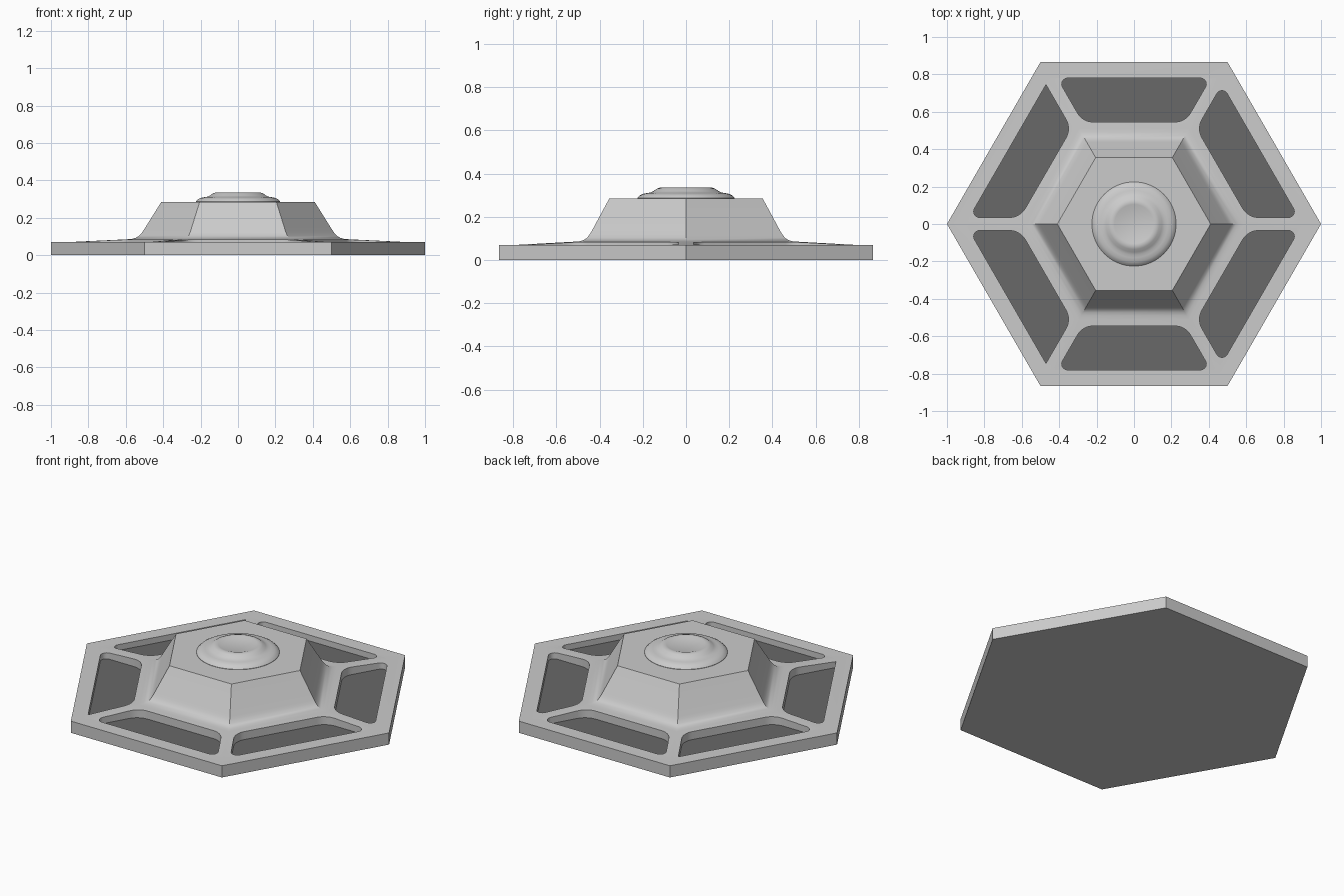
import bpy, bmesh, math
from mathutils import Vector

if "Cube" in bpy.data.objects:
    bpy.data.objects.remove(bpy.data.objects["Cube"], do_unlink=True)


def material(name, value):
    m = bpy.data.materials.new(name)
    m.use_nodes = True
    col = (value, value, value, 1)
    m.diffuse_color = col
    m.node_tree.nodes["Principled BSDF"].inputs["Base Color"].default_value = col
    return m


light = material("light grey", 0.6)
dark = material("dark grey", 0.14)


def loft(name, profile, sides):
    """Stack closed rings given as (corner radius, z) and cap both ends."""
    bm = bmesh.new()
    rings = []
    for r, z in profile:
        rings.append([bm.verts.new((r * math.cos(math.tau * i / sides),
                                    r * math.sin(math.tau * i / sides), z))
                      for i in range(sides)])
    for a, b in zip(rings, rings[1:]):
        for i in range(sides):
            j = (i + 1) % sides
            bm.faces.new((a[i], a[j], b[j], b[i]))
    bm.faces.new(rings[0])
    bm.faces.new(rings[-1])
    return finish(name, bm)


def finish(name, bm):
    bmesh.ops.recalc_face_normals(bm, faces=bm.faces)
    mesh = bpy.data.meshes.new(name)
    bm.to_mesh(mesh)
    bm.free()
    ob = bpy.data.objects.new(name, mesh)
    bpy.context.collection.objects.link(ob)
    mesh.materials.append(light)
    return ob


def smooth(ob):
    bpy.ops.object.select_all(action="DESELECT")
    ob.select_set(True)
    bpy.context.view_layer.objects.active = ob
    bpy.ops.object.shade_smooth_by_angle(angle=math.radians(28))


def rounded(points, radii, steps=8):
    """Round each corner of a convex counter-clockwise outline."""
    out = []
    for i, p in enumerate(points):
        r = radii[i]
        if r == 0:
            out.append(p)
            continue
        a = (points[i - 1] - p).normalized()
        b = (points[(i + 1) % len(points)] - p).normalized()
        half = a.angle(b) / 2
        centre = p + (a + b).normalized() * r / math.sin(half)
        start = p + a * r / math.tan(half) - centre
        sweep = math.pi - 2 * half
        for k in range(steps + 1):
            t = sweep * k / steps
            c, s = math.cos(t), math.sin(t)
            out.append(centre + Vector((start.x * c - start.y * s,
                                        start.x * s + start.y * c)))
    return out


# Hexagonal body: flat plate, soft ramp and raised frustum
FLAT = math.cos(math.pi / 6)
body_profile = [(0.866, 0), (0.866, 0.07), (0.78, 0.07), (0.51, 0.085),
                (0.49, 0.087), (0.473, 0.093), (0.458, 0.103), (0.445, 0.12),
                (0.436, 0.135), (0.355, 0.285)]
body = loft("hexagonal_body", [(a / FLAT, z) for a, z in body_profile], 6)

# Six trapezoid pockets between the spokes
FLOOR, OUTER, INNER, SPOKE = 0.035, 0.78, 0.545, 0.035
bm = bmesh.new()
for n in range(6):
    turn = math.radians(30 + 60 * n)
    half = [(d - 2 * SPOKE) * math.tan(math.pi / 6) + SPOKE * (2 * math.tan(math.pi / 6) - 1 / FLAT)
            for d in (INNER, OUTER)]
    corners = [Vector(c) for c in ((INNER, -half[0]), (OUTER, -half[1]),
                                   (OUTER, half[1]), (INNER, half[0]))]
    # the left-hand pockets keep one sharp tip each
    radii = [0.1, 0 if n == 2 else 0.032, 0 if n == 3 else 0.032, 0.1]
    outline = rounded(corners, radii)
    c, s = math.cos(turn), math.sin(turn)
    face = bm.faces.new([bm.verts.new((p.x * c - p.y * s, p.x * s + p.y * c, FLOOR))
                         for p in outline])
    top = bmesh.ops.extrude_face_region(bm, geom=[face])["geom"]
    bmesh.ops.translate(bm, vec=(0, 0, 0.2),
                        verts=[v for v in top if isinstance(v, bmesh.types.BMVert)])
cutter = finish("pocket_cutter", bm)
cutter.hide_render = True

cut = body.modifiers.new("pockets", "BOOLEAN")
cut.operation = "DIFFERENCE"
cut.solver = "EXACT"
cut.object = cutter
bpy.ops.object.select_all(action="DESELECT")
body.select_set(True)
bpy.context.view_layer.objects.active = body
bpy.ops.object.modifier_apply(modifier=cut.name)
bpy.data.objects.remove(cutter, do_unlink=True)

# Dark pocket floors
body.data.materials.clear()
body.data.materials.append(light)
body.data.materials.append(dark)
for f in body.data.polygons:
    f.material_index = int(f.normal.z > 0.9 and abs(f.center.z - FLOOR) < 0.005)
smooth(body)

# Round stepped cap with a shallow dimple
cap = loft("round_cap", [(0.225, 0.28), (0.225, 0.287), (0.215, 0.298), (0.2, 0.306),
                         (0.18, 0.31), (0.165, 0.312), (0.15, 0.319), (0.135, 0.33),
                         (0.12, 0.335), (0.105, 0.334), (0.085, 0.327)], 64)
smooth(cap)
